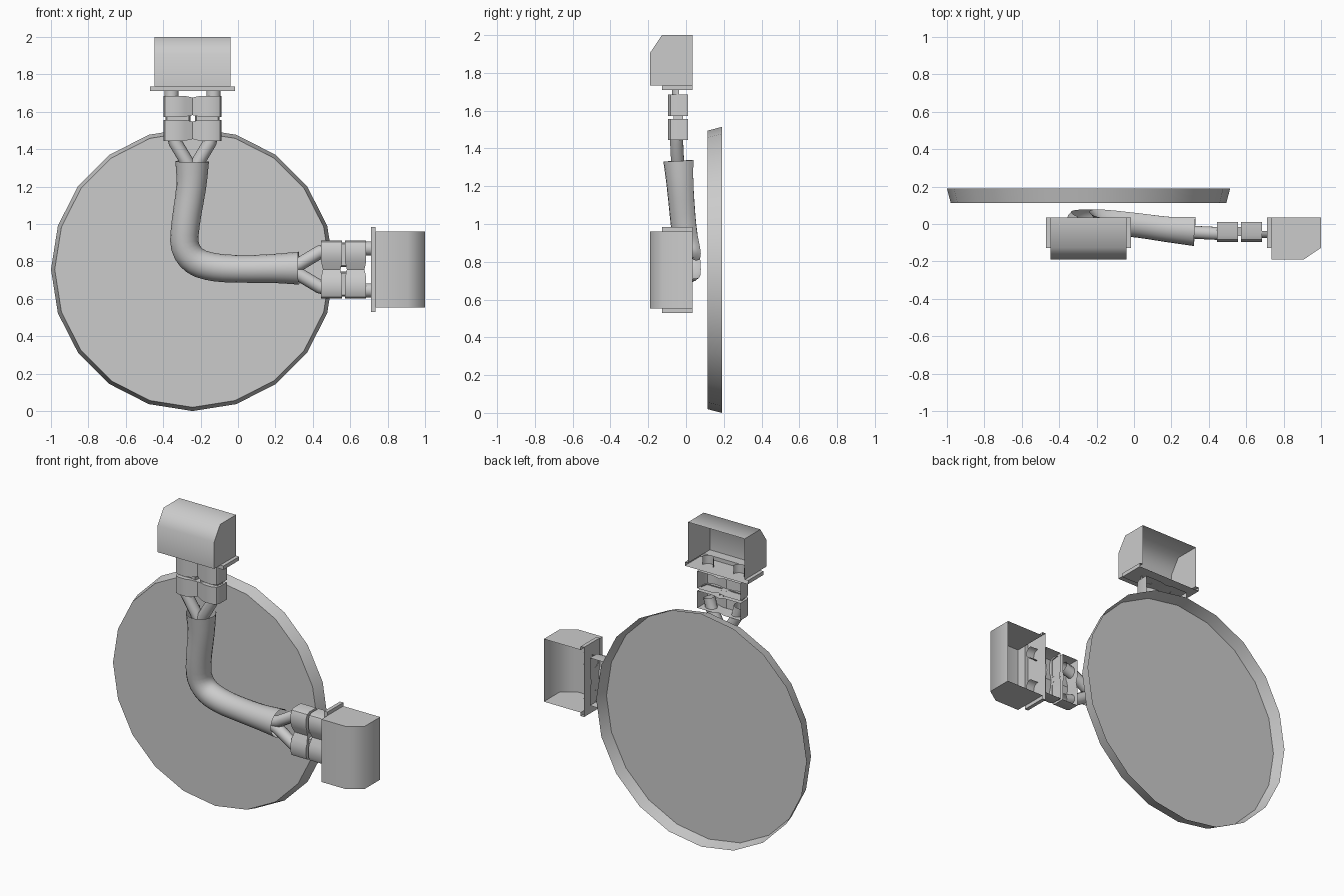
import bpy, bmesh, math
from mathutils import Vector

if "Cube" in bpy.data.objects:
    bpy.data.objects.remove(bpy.data.objects["Cube"])

CX, CZ = -0.243, 0.757            # centre of the disc, both arms radiate from it
Y = Vector((0, 1, 0))


def up_arm(u, v, y):
    return Vector((CX + v, y, CZ + u))


def right_arm(u, v, y):
    return Vector((CX + u, y, CZ + v))


def make(name, verts, faces, smooth=None):
    me = bpy.data.meshes.new(name)
    me.from_pydata([tuple(v) for v in verts], [], faces)
    bm = bmesh.new()
    bm.from_mesh(me)
    bmesh.ops.recalc_face_normals(bm, faces=bm.faces)
    bm.to_mesh(me)
    bm.free()
    ob = bpy.data.objects.new(name, me)
    bpy.context.collection.objects.link(ob)
    if smooth:
        bpy.ops.object.select_all(action='DESELECT')
        ob.select_set(True)
        bpy.context.view_layer.objects.active = ob
        bpy.ops.object.shade_smooth_by_angle(angle=math.radians(smooth))
    return ob


def loft(name, rings, closed=False, caps=(), smooth=None, skip=()):
    """Skin between rings; caps lists the ring numbers to fill, skip the (ring, side) gaps."""
    n = len(rings[0])
    verts = [p for r in rings for p in r]
    faces = []
    for i in range(len(rings) - 1):
        for j in range(n if closed else n - 1):
            if (i, j) not in skip:
                k = (j + 1) % n
                faces.append((i * n + j, i * n + k, (i + 1) * n + k, (i + 1) * n + j))
    for c in caps:
        c %= len(rings)
        faces.append(tuple(range(c * n, c * n + n)))
    return make(name, verts, faces, smooth)


def tube(name, pts, radii, start, sweep, segs, smooth=50):
    """Sweep a circle, or part of one, along a path."""
    full = sweep >= 360
    rings = []
    for i, p in enumerate(pts):
        t = (pts[min(i + 1, len(pts) - 1)] - pts[max(i - 1, 0)]).normalized()
        side = t.cross(Y).normalized()
        back = side.cross(t).normalized()
        if back.y < 0:
            back = -back
        angs = [math.radians(start + sweep * k / segs) for k in range(segs if full else segs + 1)]
        rings.append([p + radii[i] * (math.cos(a) * side + math.sin(a) * back) for a in angs])
    return loft(name, rings, closed=full, smooth=smooth)


# shallow 20-sided dish, open at the back
def circle(r, y):
    return [Vector((CX + r * math.sin(i * math.pi / 10), y, CZ + r * math.cos(i * math.pi / 10)))
            for i in range(20)]


loft("backing_dish", [circle(0.737, 0.113), circle(0.757, 0.19)], closed=True, caps=(0,), smooth=40)

# bent sleeve, open along its back: x, y, z, radius
ctrl = [(-0.245, -0.03, 1.335, 0.09), (-0.25, -0.022, 1.2, 0.080), (-0.28, -0.005, 1.0, 0.076),
        (-0.283, 0.012, 0.88, 0.076), (-0.228, 0.02, 0.802, 0.076), (-0.12, 0.015, 0.768, 0.075),
        (0.03, 0.0, 0.76, 0.074), (0.18, -0.02, 0.762, 0.077), (0.325, -0.03, 0.764, 0.088)]
ctrl = [Vector(c) for c in ctrl]
path = []
for i in range(len(ctrl) - 1):
    a, b, c, d = (ctrl[max(0, min(len(ctrl) - 1, i + k))] for k in (-1, 0, 1, 2))
    for s in range(3):
        t = s / 3
        path.append(0.5 * (2 * b + (c - a) * t + (2 * a - 5 * b + 4 * c - d) * t * t
                           + (3 * b - a - 3 * c + d) * t ** 3))
path.append(ctrl[-1])
tube("bent_sleeve", [p.to_3d() for p in path], [p.w for p in path], 130, 280, 16)

# same end assembly on both arms
for arm, f in (("upper", up_arm), ("right", right_arm)):
    # forked cables, short links and half-round pins
    for s in (-1, 1):
        wire = [f(u, s * v, y) for u, v, y in
                ((0.53, 0.012, -0.04), (0.575, 0.03, -0.045), (0.68, 0.093, -0.05), (0.75, 0.11, -0.05))]
        tube(arm + "_cable", wire, [0.036] * 4, 0, 360, 10)
        tube(arm + "_pin", [f(0.925, s * 0.112, -0.037), f(1.01, s * 0.112, -0.037)],
             [0.038] * 2, 180, 180, 8)
        loft(arm + "_link", [[f(u, s * v, y) for v, y in
                              ((0.012, -0.015), (0.02, -0.065), (0.137, -0.065), (0.145, -0.015))]
                             for u in (0.795, 0.822)])

    # two waisted clamps, open at the back: across, half height, front y
    half = [(0.155, 0.056, -0.06), (0.146, 0.056, -0.083), (0.12, 0.056, -0.095),
            (0.07, 0.056, -0.095), (0.04, 0.056, -0.085)]
    stations = [(-v, h, y) for v, h, y in half] + [(0, 0.047, -0.068)] + half[::-1]
    for n, uc in (("inner", 0.744), ("outer", 0.872)):
        rings = [[f(uc - h, v, 0.01), f(uc - h, v, y), f(uc + h, v, y), f(uc + h, v, 0.01)]
                 for v, h, y in stations]
        loft(arm + "_" + n + "_clamp", rings, caps=(0, -1), smooth=40)

    # thin flange and hollow plug housing joined as one shell, open at the back
    prof = [(0.977, 0.035), (0.977, -0.127), (0.953, -0.127), (0.953, 0.035)]
    loft(arm + "_flange", [[f(u, v, y) for u, y in prof] for v in (-0.227, -0.204, 0.204, 0.227)],
         caps=(0, -1), skip=((1, 0),))
    prof = [(0.977, 0.035), (0.977, -0.127), (0.977, -0.19), (1.15, -0.19),
            (1.243, -0.127), (1.243, 0.035)]
    loft(arm + "_housing", [[f(u, v, y) for u, y in prof] for v in (-0.204, 0.204)],
         caps=(0, -1), smooth=60, skip=((0, 0),))
